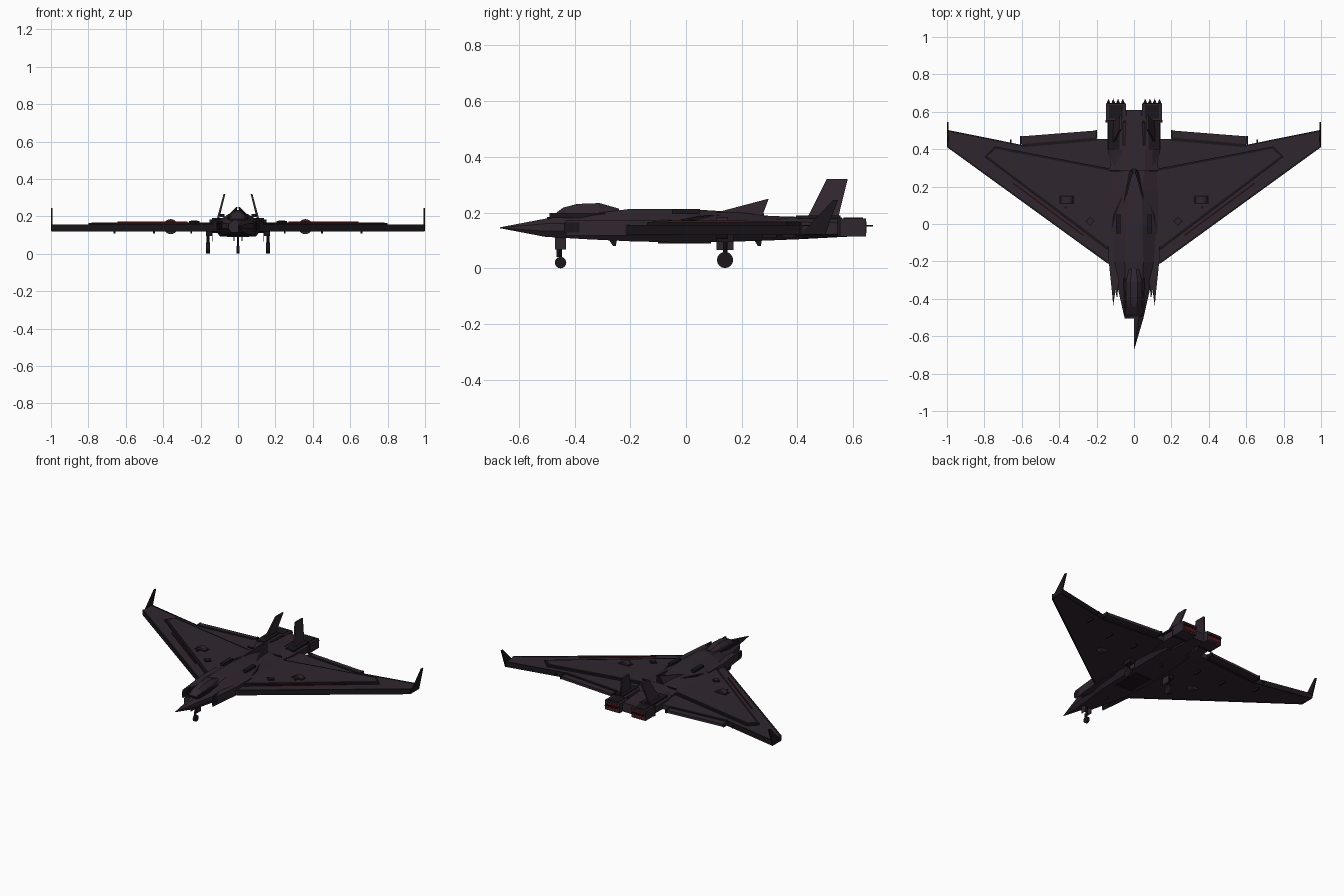
import bpy, bmesh, math
from mathutils import Vector


def mat(name, col):
    m = bpy.data.materials.new(name)
    m.diffuse_color = (*col, 1)
    return m


HULL = mat("dark plum hull", (0.030, 0.019, 0.028))
TRIM = mat("near black trim", (0.011, 0.008, 0.011))
RED = mat("dark red glow", (0.10, 0.008, 0.010))


def finish(name, bm, m):
    bmesh.ops.recalc_face_normals(bm, faces=bm.faces)
    me = bpy.data.meshes.new(name)
    bm.to_mesh(me)
    bm.free()
    me.materials.append(m)
    ob = bpy.data.objects.new(name, me)
    bpy.context.collection.objects.link(ob)
    return ob


def loft(name, rings, m):
    """Skin a list of equal-length point rings and cap the ends."""
    bm = bmesh.new()
    vs = [[bm.verts.new(p) for p in r] for r in rings]
    n = len(vs[0])
    for a, b in zip(vs, vs[1:]):
        for i in range(n):
            bm.faces.new((a[i], a[(i + 1) % n], b[(i + 1) % n], b[i]))
    bm.faces.new(vs[0])
    bm.faces.new(vs[-1])
    return finish(name, bm, m)


def slab(name, pts, z0, z1, m, s=1):
    """Plan outline (x, y) given a height range."""
    return loft(name, [[(s * x, y, z) for x, y in pts] for z in (z0, z1)], m)


def plate(name, pts, t, m, s=1):
    """Thin upright plate through 3D points, thickened along x."""
    return loft(name, [[(s * x + d, y, z) for x, y, z in pts] for d in (-t / 2, t / 2)], m)


def box(name, c, d, m, s=1):
    x, y, z = c
    a, b, h = (v / 2 for v in d)
    return slab(name, [(x - a, y - b), (x + a, y - b), (x + a, y + b), (x - a, y + b)], z - h, z + h, m, s)


def cyl(name, c, r, length, axis, m, n=16):
    bm = bmesh.new()
    bmesh.ops.create_cone(bm, cap_ends=True, segments=n, radius1=r, radius2=r, depth=length)
    q = Vector((0, 0, 1)).rotation_difference(Vector(axis))
    bmesh.ops.rotate(bm, cent=(0, 0, 0), matrix=q.to_matrix(), verts=bm.verts)
    bmesh.ops.translate(bm, vec=c, verts=bm.verts)
    return finish(name, bm, m)


def section(y, w, zb, zm, zt, tw):
    """Faceted fuselage ring: half width w at zm, top half width tw."""
    return [(-tw, y, zt), (tw, y, zt), (w, y, zm + .012), (w, y, zm - .015),
            (w * .7, y, zb), (-w * .7, y, zb), (-w, y, zm - .015), (-w, y, zm + .012)]


# Fuselage and canopy
loft("fuselage", [section(*a) for a in (
    (-.505, .05, .113, .148, .178, .025), (-.35, .085, .104, .150, .195, .045),
    (-.2, .12, .097, .152, .213, .05), (0, .135, .092, .152, .213, .045),
    (.18, .135, .096, .152, .202, .04), (.30, .13, .100, .152, .188, .06),
    (.42, .12, .105, .150, .184, .06))], HULL)
loft("tail_body", [section(*a) for a in (
    (.40, .08, .104, .150, .184, .05), (.61, .055, .115, .148, .175, .04))], HULL)


def arch(y, w, z0, z1):
    return [(-w, y, z0), (-w * .85, y, z0 + (z1 - z0) * .55), (-w * .4, y, z1),
            (w * .4, y, z1), (w * .85, y, z0 + (z1 - z0) * .55), (w, y, z0)]


loft("canopy", [arch(*a) for a in (
    (-.49, .034, .170, .181), (-.44, .042, .175, .218), (-.39, .046, .18, .231),
    (-.31, .047, .19, .234), (-.24, .03, .20, .214))], HULL)
box("canopy_front_frame", (0, -.492, .181), (.08, .012, .008), TRIM)
for s in (-1, 1):
    slab("canopy_frame", [(.042, -.49), (.052, -.49), (.056, -.29), (.046, -.29)], .180, .199, TRIM, s)

# Nose: half cone on one side only
loft("nose", [[(0, -.505, .178), (.025, -.505, .178), (.05, -.505, .160), (.05, -.505, .133),
               (.035, -.505, .113), (0, -.505, .113)],
              [(0, -.668, .147), (.001, -.668, .147), (.002, -.668, .146), (.002, -.668, .145),
               (.001, -.668, .144), (0, -.668, .144)]], HULL)

for s in (-1, 1):
    # Wing with raised panel and trim
    slab("wing", [(.08, -.255), (.14, -.21), (.995, .41), (.995, .50), (.60, .42), (.20, .455), (.08, .455)],
         .122, .153, HULL, s)
    slab("wing_leading_trim", [(.14, -.212), (.997, .409), (.997, .420), (.14, -.200)], .120, .155, TRIM, s)
    slab("wing_trailing_trim", [(.997, .494), (.997, .503), (.60, .423), (.60, .415)], .120, .155, TRIM, s)
    slab("wing_panel_trim", [(.12, -.145), (.145, -.135), (.80, .36), (.745, .415), (.12, .295)],
         .15, .164, TRIM, s)
    slab("wing_panel", [(.12, -.125), (.145, -.117), (.783, .362), (.74, .402), (.12, .282)],
         .15, .168, HULL, s)
    slab("wing_glow_strip", [(.27, -.065), (.645, .214), (.645, .221), (.27, -.058)], .165, .172, RED, s)
    # Trailing edge flap
    slab("flap_gap", [(.60, .41), (.20, .445), (.20, .462), (.60, .427)], .12, .156, TRIM, s)
    slab("flap", [(.61, .425), (.20, .46), (.20, .50), (.61, .468)], .130, .148, HULL, s)
    box("flap_edge", (.605, .447, .139), (.01, .046, .022), TRIM, s)
    box("flap_edge", (.202, .48, .139), (.01, .046, .022), TRIM, s)
    box("wing_spike", (.66, .435, .136), (.008, .035, .012), TRIM, s)
    # Upright wing tip
    plate("winglet", [(.995, .41, .122), (.995, .50, .122), (.995, .545, .245), (.995, .528, .245)],
          .008, TRIM, s)
    # Wing pods and sensors
    cyl("wing_pod", (s * .36, .13, .145), .04, .04, (0, 1, 0), HULL, 20)
    box("pod_base", (.36, .13, .168), (.082, .045, .006), TRIM, s)
    box("pod_dot", (.365, .09, .169), (.012, .012, .006), TRIM, s)
    slab("sensor_tile", [(.235, -.013), (.262, .015), (.235, .04), (.207, .015)], .165, .174, TRIM, s)
    slab("sensor_cap", [(.235, -.003), (.252, .015), (.235, .03), (.217, .015)], .17, .177, HULL, s)
    for x, y in ((.25, .30), (.45, .30), (.66, .37)):
        box("wing_stub", (x, y, .116), (.010, .05, .016), TRIM, s)
    # Air intakes with saw-tooth lip
    slab("intake", [(.07, -.2), (.09, -.39), (.10, -.35), (.111, -.43), (.135, -.2), (.135, -.05), (.07, -.05)],
         .118, .174, HULL, s)
    slab("intake_lip", [(.088, -.36), (.09, -.40), (.10, -.36), (.111, -.437), (.118, -.36)],
         .128, .164, TRIM, s)
    box("side_vent", (.085, 0, .205), (.025, .1, .016), TRIM, s)
    # Spine fins and seams
    plate("spine_fin", [(.055, .10, .198), (.006, .297, .25), (.025, .27, .178), (.06, .15, .18)], .008, HULL, s)
    plate("spine_seam", [(.115, -.02, .174), (.105, .05, .188), (.004, .28, .197), (.004, .28, .187),
                         (.105, .05, .17)], .010, TRIM, s)
    box("rear_seam", (.065, .285, .186), (.125, .006, .008), TRIM, s)
    # Engine nacelle and nozzle
    loft("nacelle", [[(s * x, y, z) for x, z in ((.06, zb), (.06, zt), (.10, zt), (w, zt - .02), (w, zb + .01))]
                     for y, w, zb, zt in ((.30, .12, .11, .172), (.40, .142, .108, .186), (.56, .142, .113, .183))],
         HULL, )
    box("nozzle", (.097, .595, .147), (.106, .1, .064), HULL, s)
    box("nozzle_band", (.097, .55, .147), (.110, .012, .070), TRIM, s)
    box("nozzle_top_groove", (.097, .60, .180), (.075, .07, .005), TRIM, s)
    box("exhaust_glow", (.097, .645, .147), (.085, .006, .042), RED, s)
    for i in range(4):
        x = .047 + i * .0255
        slab("nozzle_tooth", [(x, .64), (x + .0255, .64), (x + .0128, .670)], .150, .156, TRIM, s)
    # Inward leaning tail
    plate("tail_fin", [(.118, .42, .15), (.108, .545, .178), (.072, .58, .32), (.072, .505, .32)], .010, HULL, s)
    box("tail_root", (.108, .475, .184), (.06, .16, .012), TRIM, s)
    # Main gear
    cyl("main_wheel", (s * .16, .14, .03), .029, .02, (1, 0, 0), TRIM)
    cyl("main_strut", (s * .16, .14, .075), .008, .09, (0, 0, 1), TRIM, 8)
    box("main_gear_bay", (.155, .14, .110), (.03, .06, .03), TRIM, s)
    box("main_gear_door", (.135, .14, .09), (.004, .06, .05), HULL, s)
    box("nose_gear_door", (.022, -.45, .09), (.004, .04, .045), HULL, s)

# Nose gear
cyl("nose_wheel", (0, -.45, .0205), .0205, .016, (1, 0, 0), TRIM)
cyl("nose_strut", (0, -.45, .075), .006, .09, (0, 0, 1), TRIM, 8)
box("nose_gear_link", (0, -.458, .055), (.006, .012, .03), TRIM)
# Belly blades and belly panel
for y in (-.26, .26):
    plate("belly_blade", [(0, y - .015, .10), (0, y + .012, .10), (0, y + .008, .08), (0, y - .002, .08)], .006, TRIM)
slab("belly_panel", [(-.06, -.1), (.06, -.1), (.06, .09), (-.06, .09)], .089, .098, TRIM)
